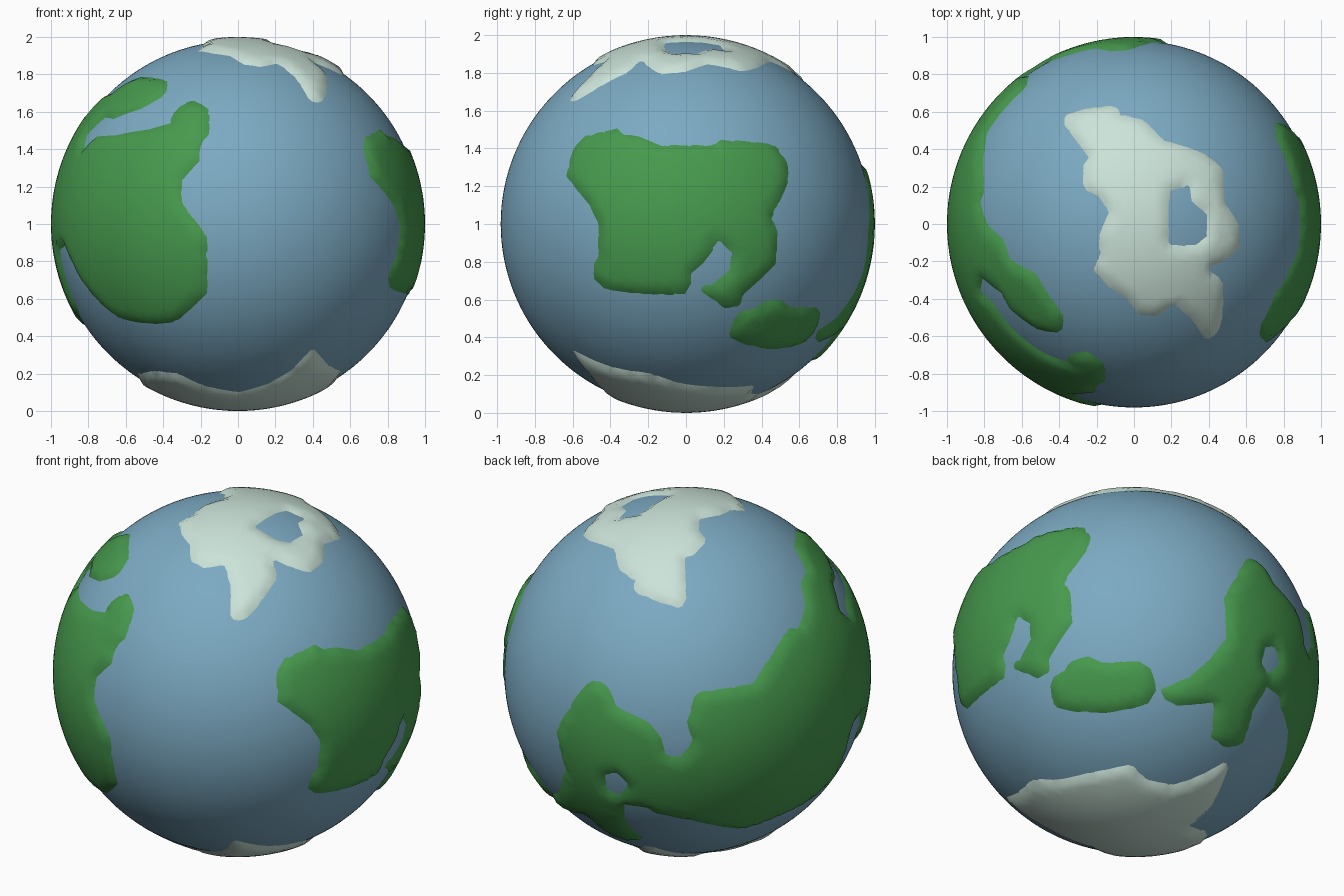
import bpy, bmesh, math
from mathutils import Vector
from mathutils.kdtree import KDTree
from mathutils.geometry import delaunay_2d_cdt

if "Cube" in bpy.data.objects:
    bpy.data.objects.remove(bpy.data.objects["Cube"])

SEA, RIM, LAND, RAMP = 0.981, 0.974, 1.0, 0.05
CENTRE = Vector((0, 0, 1))


def material(name, rgb):
    m = bpy.data.materials.new(name)
    m.diffuse_color = (*rgb, 1)
    m.use_nodes = True
    m.node_tree.nodes["Principled BSDF"].inputs["Base Color"].default_value = m.diffuse_color
    return m


ocean_blue = material("ocean_blue", (0.20, 0.40, 0.54))
land_green = material("land_green", (0.062, 0.32, 0.075))
ice_white = material("ice_white", (0.60, 0.77, 0.69))

# Viewing directions (azimuth, elevation) in which the coastlines are drawn
VIEWS = {"front": (0, 0), "east": (90, 0), "top": (0, 90), "bottom": (0, -90),
         "back_left": (215, 25), "back_right": (135, -30)}


def trace(view, pts):
    """Lift flat outline points seen from a view onto the unit sphere."""
    a, e = (math.radians(t) for t in VIEWS[view])
    sa, ca, se, ce = math.sin(a), math.cos(a), math.sin(e), math.cos(e)
    right, up = Vector((ca, sa, 0)), Vector((-sa * se, ca * se, ce))
    cam = Vector((sa * ce, -ca * ce, se))
    out = []
    for u, v in pts:
        u, v = u / 0.99, v / 0.99
        w = math.sqrt(max(0, 1 - u * u - v * v))
        out.append((u * right + v * up + w * cam).normalized())
    return out


def resample(loop, step=0.03):
    out = []
    for p, q in zip(loop, loop[1:] + loop[:1]):
        n = max(1, math.ceil((q - p).length / step))
        out += [p.lerp(q, i / n).normalized() for i in range(n)]
    return out


def inside(p, loops):
    hit = False
    for loop in loops:
        for a, b in zip(loop, loop[1:] + loop[:1]):
            if (a.y > p.y) != (b.y > p.y) and \
                    p.x < a.x + (p.y - a.y) * (b.x - a.x) / (b.y - a.y):
                hit = not hit
    return hit


def sphere_points(n):
    for i in range(n):
        z = 1 - (2 * i + 1) / n
        r, t = math.sqrt(1 - z * z), i * math.pi * (3 - math.sqrt(5))
        yield Vector((r * math.cos(t), r * math.sin(t), z))


def land(name, mat, *loops):
    """Raised sheet on the globe bounded by a coastline and optional lakes."""
    loops = [resample(l) for l in loops]
    shore = [p for l in loops for p in l]
    tree = KDTree(len(shore))
    for i, p in enumerate(shore):
        tree.insert(p, i)
    tree.balance()
    # flat map around the middle of the land
    mid = sum(loops[0], Vector()).normalized()
    ex = mid.orthogonal().normalized()
    ey = mid.cross(ex)

    def flat(p):
        x, y = p.dot(ex), p.dot(ey)
        k = math.acos(max(-1, min(1, p.dot(mid)))) / max(1e-9, math.hypot(x, y))
        return Vector((x * k, y * k))

    def lift(q):
        t = q.length
        d = (ex * q.x + ey * q.y) / max(t, 1e-9)
        return (mid * math.cos(t) + d * math.sin(t)).normalized()

    maps = [[flat(p) for p in l] for l in loops]
    pts, edges = [], []
    for m in maps:
        s, n = len(pts), len(m)
        edges += [(s + i, s + (i + 1) % n) for i in range(n)]
        pts += m
    for p in sphere_points(6000):
        if tree.find(p)[2] > 0.024:
            q = flat(p)
            if inside(q, maps):
                pts.append(q)
    verts, _, faces, *_ = delaunay_2d_cdt(pts, edges, [], 0, 1e-6)

    bm = bmesh.new()
    bv = []
    for q in verts:
        p = lift(q)
        h = min(1, tree.find(p)[2] / RAMP)
        bv.append(bm.verts.new(p * (RIM + (LAND - RIM) * h)))
    for f in faces:
        if inside(sum((verts[i] for i in f), Vector((0, 0))) / 3, maps):
            face = bm.faces.new([bv[i] for i in f])
            face.smooth = True
            face.normal_update()
            if face.normal.dot(face.calc_center_median()) < 0:
                face.normal_flip()
    bmesh.ops.delete(bm, geom=[v for v in bm.verts if not v.link_faces], context='VERTS')
    finish(name, bm, mat)


def finish(name, bm, mat):
    me = bpy.data.meshes.new(name)
    bm.to_mesh(me)
    bm.free()
    me.materials.append(mat)
    ob = bpy.data.objects.new(name, me)
    ob.location = CENTRE
    bpy.context.collection.objects.link(ob)


# Ocean ball
bm = bmesh.new()
bmesh.ops.create_icosphere(bm, subdivisions=6, radius=SEA)
for f in bm.faces:
    f.smooth = True
finish("ocean", bm, ocean_blue)

# North ice cap with its lake
land("north_ice", ice_white, trace("top", [
    (-.39, .59), (-.27, .63), (-.09, .65), (-.06, .6), (.06, .57), (.17, .46), (.28, .43),
    (.38, .39), (.49, .31), (.5, .12), (.58, 0), (.58, -.14), (.52, -.2), (.42, -.24),
    (.49, -.3), (.49, -.5), (.46, -.6), (.38, -.64), (.3, -.52), (.21, -.45), (.13, -.51),
    (.02, -.5), (-.05, -.41), (-.15, -.35), (-.25, -.23), (-.2, -.18), (-.2, -.05),
    (-.15, .06), (-.2, .14), (-.29, .18), (-.29, .32), (-.26, .36), (-.39, .53)]),
    trace("top", [(.21, .17), (.29, .19), (.30, .11), (.38, .04), (.38, -.06), (.33, -.1),
                  (.2, -.1), (.2, .1)]))

# South ice cap
land("south_ice", ice_white, trace("bottom", [
    (.42, .6), (.5, .4), (.57, .19), (.51, 0), (.46, -.16), (.4, -.27), (.33, -.38),
    (.2, -.36), (.06, -.41), (-.03, -.5), (-.15, -.62), (-.2, -.58), (-.28, -.34),
    (-.28, -.17), (-.42, -.12), (-.54, 0), (-.55, .2), (-.46, .4), (-.32, .49),
    (-.2, .45), (0, .41), (.15, .47), (.27, .53), (.4, .63)]))

# East continent with its narrow bay
land("east_continent", land_green, trace("east", [
    (-.6, .42), (-.54, .48), (-.36, .52), (-.32, .49), (-.25, .48), (-.13, .43), (.13, .43),
    (.17, .46), (.5, .43), (.51, .38), (.55, .35), (.56, .23), (.47, .03), (.5, 0),
    (.49, -.22), (.44, -.27), (.32, -.38), (.29, -.46), (.2, -.46), (.05, -.35),
    (.1, -.31), (.13, -.31), (.22, -.24), (.23, -.16), (.18, -.11), (.1, -.22), (.04, -.27),
    (.04, -.32), (0, -.39), (-.44, -.36), (-.5, -.3), (-.51, -.22), (-.48, -.17),
    (-.48, 0), (-.53, .1), (-.65, .25), (-.62, .38)]))

# Southern island
land("island", land_green, trace("east", [
    (.24, -.52), (.23, -.47), (.36, -.44), (.4, -.4), (.51, -.39), (.56, -.43), (.7, -.43),
    (.73, -.47), (.7, -.57), (.62, -.65), (.45, -.68), (.3, -.65), (.2, -.6)]))

# Great western continent, wrapping from the front to the back
coast = trace("top", [
    (-.82, .12), (-.78, 0), (-.7, -.07), (-.66, -.18), (-.52, -.26), (-.42, -.42),
    (-.36, -.5), (-.38, -.6), (-.52, -.58), (-.68, -.46), (-.72, -.38), (-.81, -.31)])
coast += trace("front", [
    (-.82, .42), (-.77, .48), (-.65, .49), (-.48, .52), (-.38, .55), (-.36, .6), (-.3, .66),
    (-.23, .68), (-.14, .62), (-.14, .48), (-.19, .42), (-.19, .34), (-.29, .23),
    (-.29, .12), (-.2, 0), (-.15, -.07), (-.15, -.38), (-.33, -.54), (-.45, -.55),
    (-.64, -.52), (-.76, -.42), (-.84, -.32), (-.93, -.13)])
coast += trace("back_left", [
    (.9, -.3), (.86, -.45), (.8, -.57), (.68, -.69), (.5, -.79), (.3, -.86), (.13, -.84),
    (0, -.81), (-.1, -.79)])
coast += trace("back_right", [
    (.82, -.24), (.82, -.18), (.77, -.13), (.7, -.24), (.63, -.43), (.53, -.45),
    (.45, -.38), (.48, -.2), (.24, -.21), (.19, -.1), (.36, -.03), (.5, .09), (.56, .17),
    (.55, .39), (.66, .61)])
coast += trace("back_left", [
    (-.46, -.04), (-.41, -.07), (-.37, -.18), (-.2, -.26), (-.12, -.35), (-.1, -.44),
    (-.04, -.45), (.02, -.37), (-.01, -.28), (.04, -.1), (.36, -.05), (.45, .1), (.55, .25)])
lake = trace("back_left", [(-.43, -.57), (-.38, -.56), (-.33, -.61), (-.37, -.66), (-.42, -.63)])
land("western_continent", land_green, coast, lake)
